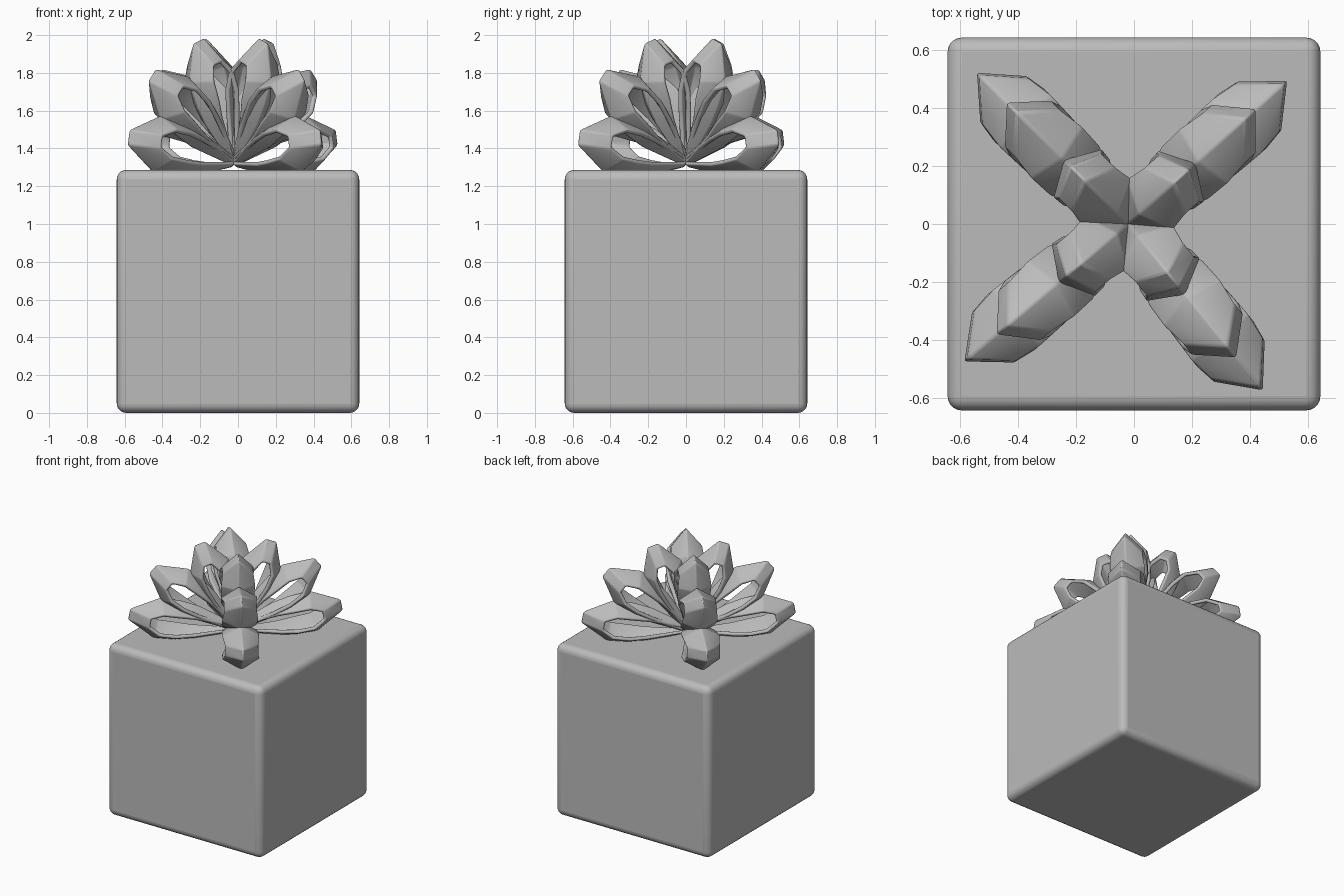
import bpy, bmesh, math
from mathutils import Matrix, Vector

if "Cube" in bpy.data.objects:
    bpy.data.objects.remove(bpy.data.objects["Cube"])

grey = bpy.data.materials.new("plain grey")
grey.diffuse_color = (0.5, 0.5, 0.5, 1)
grey.use_nodes = True
grey.node_tree.nodes["Principled BSDF"].inputs["Base Color"].default_value = grey.diffuse_color


def add_object(name, bm):
    bmesh.ops.recalc_face_normals(bm, faces=bm.faces)
    mesh = bpy.data.meshes.new(name)
    bm.to_mesh(mesh)
    bm.free()
    obj = bpy.data.objects.new(name, mesh)
    bpy.context.collection.objects.link(obj)
    mesh.materials.append(grey)
    return obj


def bevel(obj, width, segments):
    mod = obj.modifiers.new("rounded_edges", 'BEVEL')
    mod.width = width
    mod.segments = segments
    mod.limit_method = 'ANGLE'
    mod.angle_limit = math.radians(25)


def smooth(obj):
    bpy.ops.object.select_all(action='DESELECT')
    obj.select_set(True)
    bpy.context.view_layer.objects.active = obj
    bpy.ops.object.shade_smooth_by_angle(angle=math.radians(35))


# Gift box with rounded edges
bm = bmesh.new()
bmesh.ops.create_cube(bm, size=1, matrix=Matrix.Translation((0, 0, 0.643))
                      @ Matrix.Diagonal((1.284, 1.284, 1.286, 1)))
box = add_object("gift_box", bm)
bevel(box, 0.05, 5)
smooth(box)

# Half of a ribbon loop: ridge (along, up), edge (along, up), half width
half = [((0.02, 0.025), (0.03, 0.012), 0.022),
        ((0.28, 0.115), (0.29, 0.060), 0.085),
        ((0.40, 0.135), (0.41, 0.072), 0.118),
        ((0.54, 0.140), (0.52, 0.072), 0.122),
        ((0.73, 0.035), (0.60, 0.030), 0.108)]
ring = half + [((r[0], -r[1]), (e[0], -e[1]), w) for r, e, w in reversed(half)]


def ribbon_loop(name, heading, elevation, scale):
    """Closed ribbon with a ridged cross-section, aimed outward from the knot."""
    bm = bmesh.new()
    rows = []
    for r, e, w in ring:
        rows.append([bm.verts.new(Vector(p) * scale) for p in
                     ((e[0], -w, e[1]), (r[0], 0, r[1]), (e[0], w, e[1]))])
    for a, b in zip(rows, rows[1:] + rows[:1]):
        for i in range(2):
            bm.faces.new((a[i], b[i], b[i + 1], a[i + 1]))
    matrix = (Matrix.Translation((-0.02, 0, 1.33))
              @ Matrix.Rotation(math.radians(heading), 4, 'Z')
              @ Matrix.Rotation(math.radians(-elevation), 4, 'Y'))
    bm.transform(matrix)
    obj = add_object(name, bm)
    solid = obj.modifiers.new("ribbon_thickness", 'SOLIDIFY')
    solid.thickness = 0.026
    solid.offset = 0
    bevel(obj, 0.011, 2)
    smooth(obj)


# Bow: four arms, each with three stacked loops
for arm, heading in enumerate((42, 135, 220, 309)):
    for tier, elevation, scale in (("low", 10, 1.0), ("middle", 39, 0.985), ("top", 69, 0.925)):
        ribbon_loop(f"{tier}_bow_loop_{arm + 1}", heading, elevation, scale)
